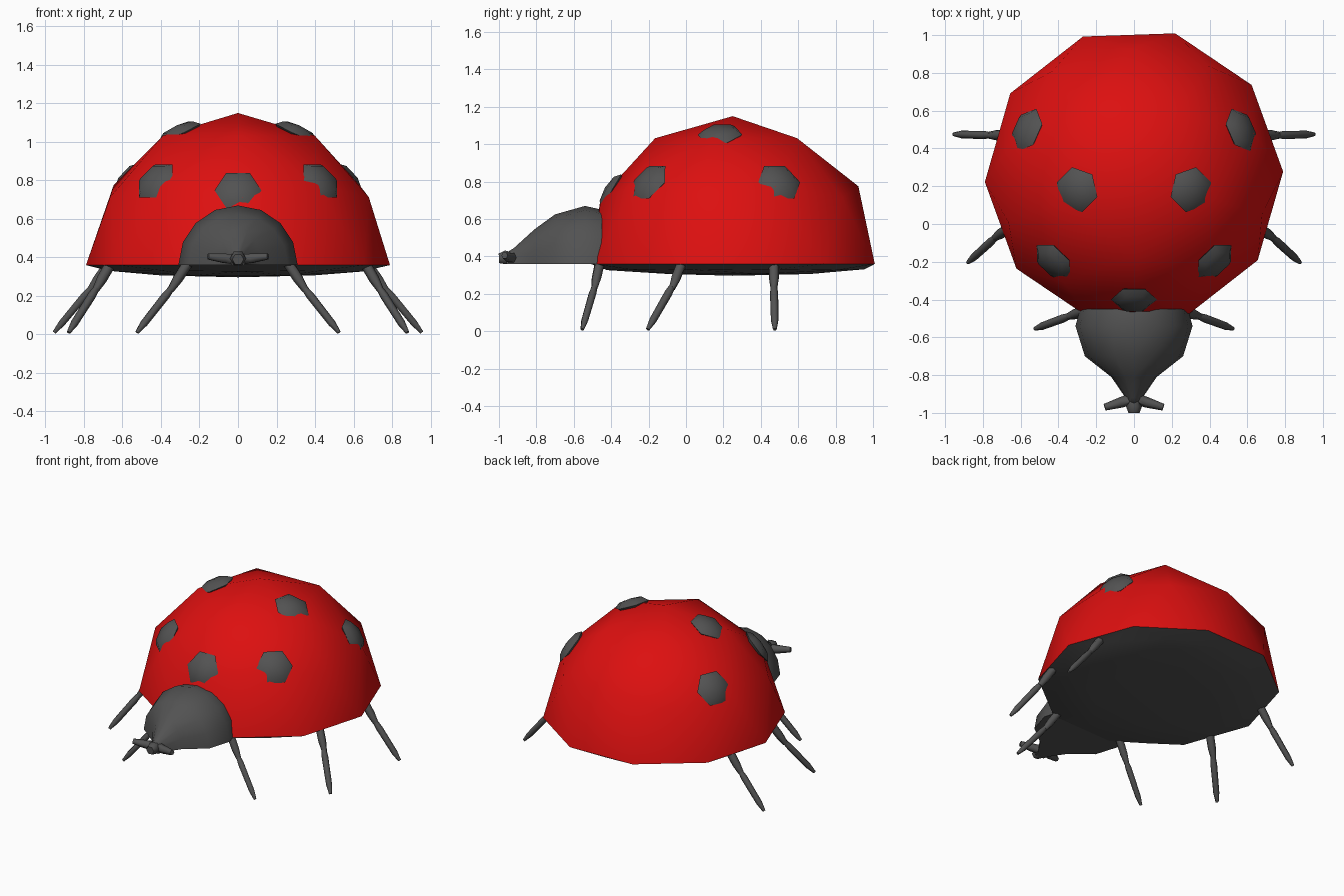
import bpy, bmesh, math
from mathutils import Vector, Matrix

if "Cube" in bpy.data.objects:
    bpy.data.objects.remove(bpy.data.objects["Cube"])


def material(name, rgb):
    m = bpy.data.materials.new(name)
    m.diffuse_color = (*rgb, 1)
    m.use_nodes = True
    m.node_tree.nodes["Principled BSDF"].inputs["Base Color"].default_value = m.diffuse_color
    return m


RED = material("shell_red", (0.72, 0.005, 0.005))
DARK = material("dark_grey", (0.085, 0.085, 0.085))
CENTRE = Vector((0, 0.25, 0.36))
R = 0.79


def finish(name, bm, mat, angle=60):
    bmesh.ops.recalc_face_normals(bm, faces=bm.faces)
    me = bpy.data.meshes.new(name)
    bm.to_mesh(me)
    bm.free()
    ob = bpy.data.objects.new(name, me)
    bpy.context.collection.objects.link(ob)
    me.materials.append(mat)
    bpy.ops.object.select_all(action='DESELECT')
    ob.select_set(True)
    bpy.context.view_layer.objects.active = ob
    bpy.ops.object.shade_smooth_by_angle(angle=math.radians(angle))
    return ob


def loft(bm, rings):
    """Skin a list of equal-length closed rings and cap both ends."""
    vs = [[bm.verts.new(p) for p in ring] for ring in rings]
    n = len(vs[0])
    for a, b in zip(vs, vs[1:]):
        for i in range(n):
            j = (i + 1) % n
            bm.faces.new((a[i], a[j], b[j], b[i]))
    bm.faces.new(vs[0])
    bm.faces.new(vs[-1][::-1])


def tube(bm, points, radii, sides=6):
    pts = [Vector(p) for p in points]
    q = (pts[-1] - pts[0]).to_track_quat('Z', 'Y')
    loft(bm, [[p + q @ Vector((r * math.cos(t), r * math.sin(t), 0))
               for t in (2 * math.pi * i / sides for i in range(sides))]
              for p, r in zip(pts, radii)])


def half_ball(name, mat, upper, z_scale):
    bm = bmesh.new()
    bmesh.ops.create_icosphere(bm, subdivisions=2, radius=R)
    sign = 1 if upper else -1
    bmesh.ops.delete(bm, geom=[v for v in bm.verts if v.co.z * sign < -0.01],
                     context='VERTS')
    bm.transform(Matrix.Translation(CENTRE) @ Matrix.Rotation(math.radians(-88), 4, 'Z')
                 @ Matrix.Diagonal((1, 1, z_scale, 1)))
    ob = finish(name, bm, mat)
    # open half balls: make normals point away from the centre
    if ob.data.polygons[0].normal.dot(ob.data.polygons[0].center - CENTRE) < 0:
        ob.data.flip_normals()


# red wing shell and shallow dark belly
half_ball("wing_shell", RED, True, 1.0)
half_ball("belly", DARK, False, 0.08)

# head: half-ellipse sections along y with a flat underside
bm = bmesh.new()
sections = [(-0.45, 0.285, 0.29), (-0.54, 0.31, 0.31), (-0.70, 0.26, 0.265),
            (-0.81, 0.12, 0.185), (-0.92, 0.045, 0.085), (-0.96, 0.035, 0.06)]
loft(bm, [[(w * math.cos(math.pi * i / 8), y, 0.36 + h * math.sin(math.pi * i / 8))
           for i in range(9)] for y, w, h in sections])
finish("head", bm, DARK)

# mouth knob
bm = bmesh.new()
tube(bm, [(0, -0.92, 0.395), (0, -0.965, 0.395), (0, -1.0, 0.39)],
     [0.03, 0.042, 0.03])
finish("mouth", bm, DARK)

# spots: flattened six-sided buttons lying on the shell
spots = {"top": (0.31, 0.18, 1.07), "front": (0.43, -0.20, 0.80),
         "rear": (0.57, 0.50, 0.80), "middle": (0, -0.42, 0.76)}


def spot(name, pos):
    d = (Vector(pos) - CENTRE).normalized()
    bm = bmesh.new()
    bmesh.ops.create_uvsphere(bm, u_segments=6, v_segments=4, radius=0.122)
    bm.transform(Matrix.Translation(CENTRE + d * 0.757)
                 @ d.to_track_quat('Z', 'Y').to_matrix().to_4x4()
                 @ Matrix.Diagonal((1, 1, 0.32, 1))
                 @ Matrix.Rotation(math.radians(30), 4, 'Z'))
    finish(name, bm, DARK)


# legs: hip, knee and foot positions for the +x side
legs = {"front": [(0.26, -0.46, 0.37), (0.35, -0.49, 0.23), (0.525, -0.555, 0.01)],
        "middle": [(0.66, -0.02, 0.37), (0.74, -0.075, 0.23), (0.88, -0.205, 0.01)],
        "rear": [(0.67, 0.47, 0.37), (0.77, 0.47, 0.23), (0.955, 0.475, 0.01)]}

for side, s in (("right", 1), ("left", -1)):
    def flip(p):
        return Vector((p[0] * s, p[1], p[2]))

    for key, pos in spots.items():
        if pos[0] > 0:
            spot(f"{side}_{key}_spot", flip(pos))
    for key, pts in legs.items():
        hip, knee, foot = map(flip, pts)
        bm = bmesh.new()
        tube(bm, [hip, hip.lerp(knee, 0.6), knee], [0.028, 0.027, 0.018])
        top = knee.lerp(hip, 0.15)
        tube(bm, [top, top.lerp(foot, 0.2), top.lerp(foot, 0.8), foot],
             [0.015, 0.022, 0.02, 0.01])
        finish(f"{side}_{key}_leg", bm, DARK)
    # feeler beside the mouth
    bm = bmesh.new()
    tube(bm, [flip((0.0, -0.92, 0.39)), flip((0.07, -0.945, 0.395)),
              flip((0.155, -0.97, 0.405))], [0.03, 0.028, 0.018])
    finish(f"{side}_feeler", bm, DARK)
spot("middle_spot", spots["middle"])
